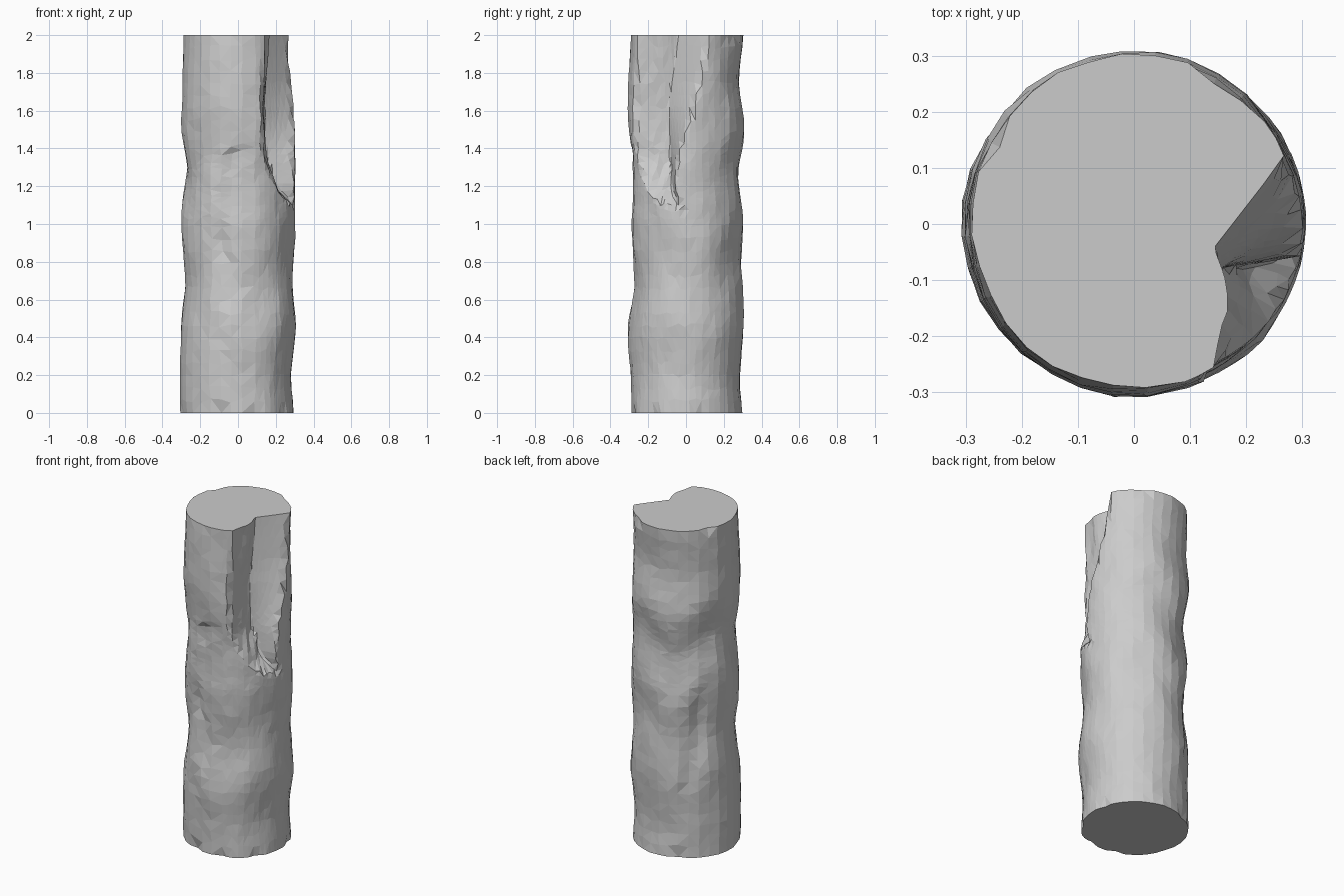
import bpy, bmesh, math, random
from mathutils import Vector, noise

if "Cube" in bpy.data.objects:
    bpy.data.objects.remove(bpy.data.objects["Cube"])

random.seed(4)


def lerp_points(t, pts, smooth=False):
    """Profile lookup, linear or eased."""
    for (a, u), (b, v) in zip(pts, pts[1:]):
        if t <= b:
            f = max(0, t - a) / (b - a)
            f = f * f * (3 - 2 * f) if smooth else f
            return u + (v - u) * f
    return pts[-1][1]


# Silhouette radius against height on four sides (right, back, left, front)
SIDES = [
    [(0, .298), (.2, .282), (.45, .307), (.7, .287), (1, .304), (1.4, .299), (1.6, .297), (2, .292)],
    [(0, .295), (.15, .283), (.5, .308), (.8, .29), (1, .302), (1.25, .277), (1.5, .308), (1.75, .278), (2, .303)],
    [(0, .306), (.45, .304), (.7, .275), (1.05, .303), (1.3, .27), (1.55, .302), (1.75, .295), (2, .29)],
    [(0, .29), (.4, .304), (.75, .27), (1, .285), (1.25, .285), (1.6, .308), (2, .293)],
]
# Split against height: x of inner face, y of inner crease, y of wall's outer edge
SPLIT_X = [(1.0, .33), (1.1, .285), (1.18, .21), (1.35, .145), (1.6, .135), (2, .155)]
CREASE_Y = [(1.0, -.08), (1.6, -.075), (1.8, -.05), (2, -.02)]
OUTER_Y = [(1.0, .06), (1.1, -.03), (1.2, -.06), (1.35, -.05), (1.55, .015), (1.75, .08), (2, .125)]
# Chips round the cut ends: angle, width, depth
TOP_CHIPS = [(149, 7, .016), (57, 8, .018), (257, 9, .012), (100, 5, .008), (235, 5, .01)]
BASE_CHIPS = [(250, 6, .022), (285, 5, .018), (15, 6, .012), (115, 7, .014), (200, 6, .012), (325, 5, .015)]


def bump(d, width):
    return math.exp(-(d / width) ** 2)


def bark_radius(a, z):
    deg = math.degrees(a) % 360
    q = (a % math.tau) / (math.pi / 2)
    i, f = int(q) % 4, q % 1
    f = f * f * (3 - 2 * f)
    # bands of swelling slant between the four sides
    zs = min(2, max(0, z + .07 * math.sin(4 * a) * math.sin(math.pi * z / 2)))
    r = (lerp_points(zs, SIDES[i], True) * (1 - f)
         + lerp_points(zs, SIDES[(i + 1) % 4], True) * f)
    p = Vector((math.cos(a) * 1.6, math.sin(a) * 1.6, z * 3))
    r += .007 * noise.noise(p) + .005 * noise.noise(p * 3)
    # slanting furrow on the back left
    if .15 < z < 1.35:
        r -= .024 * bump(deg - (114 + 30 * z), 9) * math.sin(math.pi * (z - .15) / 1.2)
    # crumpled bark and cracks down the front
    if .2 < z < 1.4:
        r += .012 * noise.noise(p * 3.5) * bump(deg - 262, 20)
        if z > .8:
            r -= .016 * bump(deg - (232 + 23 * z), 6)
    # chipped ends
    if z < .05 or z > 1.95:
        for at, width, depth in (TOP_CHIPS if z > 1 else BASE_CHIPS):
            r -= depth * bump(deg - at, width)
    return min(r, .31)


def split_radius(a, z):
    """Distance to the V-shaped split, or a large value outside it."""
    deg = (math.degrees(a) + 180) % 360 - 180
    if z < 1.0 or not -75 < deg < 32:
        return 9
    xa, yc, yo = (lerp_points(z, p) for p in (SPLIT_X, CREASE_Y, OUTER_Y))
    xc = lerp_points(z, [(1.35, .165), (2, .16)])
    slope = (yo - yc) / (math.sqrt(.3 ** 2 - yo ** 2) - xc)
    den = slope - math.tan(a)
    if den < .05:
        return 9
    xb = (slope * xc - yc) / den
    amp = lerp_points(z, [(1.0, .02), (1.3, .016), (1.5, .008), (2, .006)])
    xa += noise.noise(Vector((deg / 9, z * 9, 1))) * amp
    xa += .012 * math.sin(math.radians(deg * 7)) * bump(z - 2, .3)
    return max(xa, xb) / math.cos(a)


# Angles and ring heights, denser around the split
angles = [math.radians(d) for d in
          [-72, -67, -61, -55, -49, -43, -37, -31, -27, -23, -19, -15, -11, -7, -2]
          + [4, 10, 17, 24.5, 31, 38] + [49 + 11.25 * i for i in range(21)]]
heights = [.066 * i for i in range(16)] + [1.03 + .037 * i for i in range(12)] + \
          [1.49 + .064 * i for i in range(8)] + [2.0]

bm = bmesh.new()
rings = []
for z in heights:
    ring = []
    for a in angles:
        inner = 0 < z < 2
        zz = z + (random.uniform(-.012, .012) if inner else 0)
        aa = a + (random.uniform(-.018, .018) if inner else 0)
        r = min(bark_radius(aa, zz), split_radius(aa, zz))
        ring.append(bm.verts.new((r * math.cos(aa), r * math.sin(aa), zz)))
    rings.append(ring)

# Trunk wall
n = len(angles)
for lo, hi in zip(rings, rings[1:]):
    for i in range(n):
        j = (i + 1) % n
        bm.faces.new((lo[i], lo[j], hi[j], hi[i]))
bmesh.ops.triangulate(bm, faces=bm.faces[:], quad_method='SHORT_EDGE')

# Flat cut ends
for ring, z in ((rings[0], 0), (rings[-1], 2)):
    c = bm.verts.new((0, 0, z))
    for i in range(n):
        tri = (ring[i], ring[(i + 1) % n], c)
        bm.faces.new(tri if z else tri[::-1])
bmesh.ops.recalc_face_normals(bm, faces=bm.faces[:])

mesh = bpy.data.meshes.new("split_log")
bm.to_mesh(mesh)
bm.free()
log = bpy.data.objects.new("split_log", mesh)
bpy.context.collection.objects.link(log)
